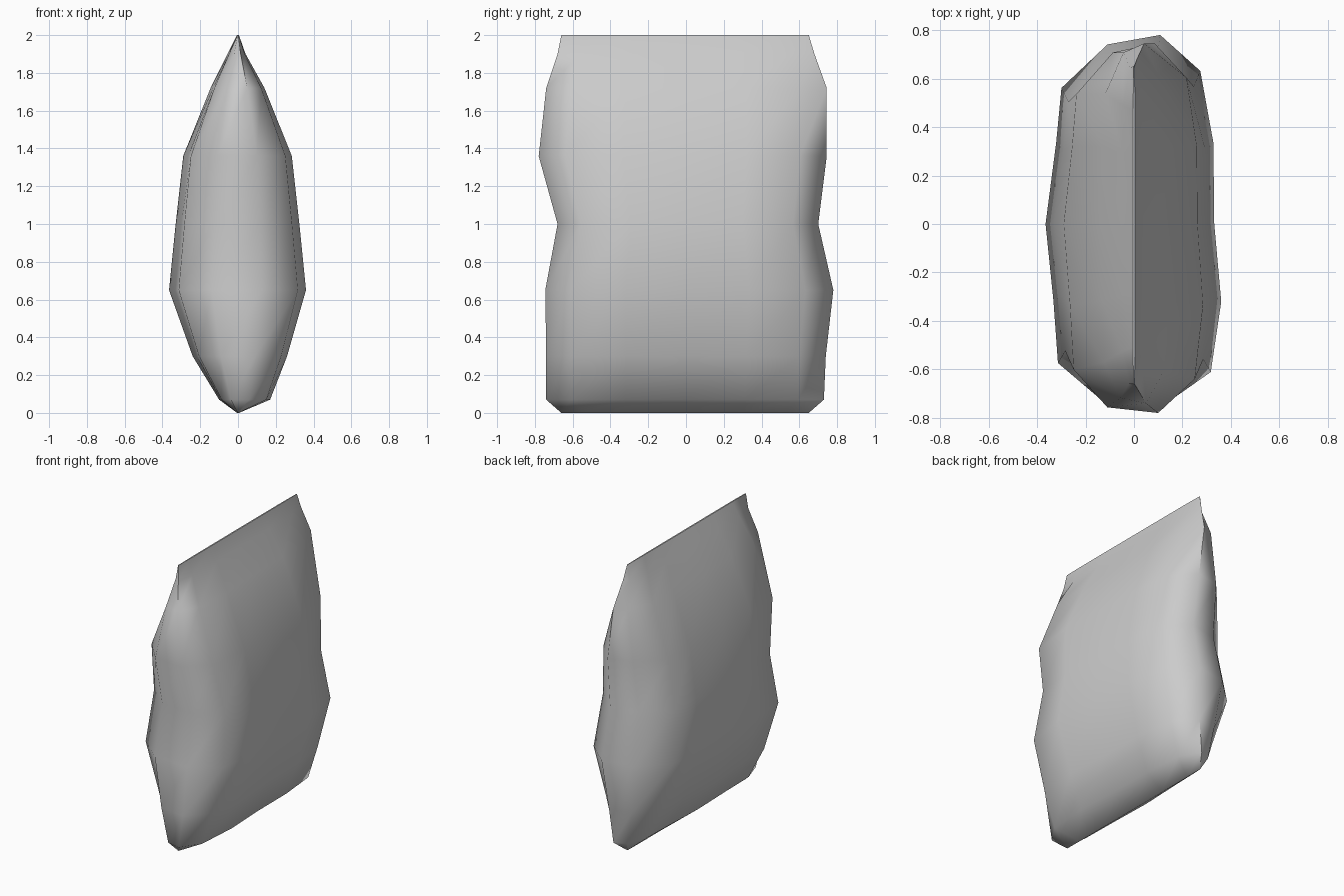
import bpy, bmesh, math

if "Cube" in bpy.data.objects:
    bpy.data.objects.remove(bpy.data.objects["Cube"])

# Plain grey cloth
grey = bpy.data.materials.new("grey_cloth")
grey.use_nodes = True
colour = (0.6, 0.6, 0.6, 1)
grey.diffuse_color = colour
grey.node_tree.nodes["Principled BSDF"].inputs["Base Color"].default_value = colour

# Height, right and left half-thickness, front and back reach of each section
SECTIONS = [
    (0.0, 0.005, 0.005, 0.66, 0.65),
    (0.07, 0.17, 0.10, 0.74, 0.73),
    (0.30, 0.26, 0.24, 0.74, 0.74),
    (0.65, 0.36, 0.365, 0.745, 0.78),
    (1.0, 0.325, 0.33, 0.68, 0.70),
    (1.36, 0.285, 0.29, 0.78, 0.745),
    (1.72, 0.14, 0.145, 0.74, 0.745),
    (1.90, 0.04, 0.055, 0.68, 0.68),
    (2.0, 0.005, 0.005, 0.66, 0.65),
]
# Outline of a section, as fractions of its thickness and its reach
OUTLINE = [
    (-0.38, -0.97), (0.35, -1), (0.88, -0.82), (1, -0.43), (0.92, 0),
    (0.91, 0.43), (0.76, 0.81), (0.3, 1), (-0.3, 0.95), (-0.82, 0.72),
    (-0.88, 0.43), (-1, 0), (-0.91, -0.43), (-0.86, -0.77),
]


def section_point(section, u, v):
    z, right, left, front, back = section
    # the two seams are straight, so their end points all reach the full length
    if z in (0.0, 2.0) and abs(v) > 0.9:
        v = math.copysign(1, v)
    return (u * (right if u > 0 else left), v * (back if v > 0 else front), z)


# Stuffed body: loft through the sections, closed at both seams
bm = bmesh.new()
rings = [[bm.verts.new(section_point(s, u, v)) for u, v in OUTLINE] for s in SECTIONS]
count = len(OUTLINE)
for low, high in zip(rings, rings[1:]):
    for i in range(count):
        j = (i + 1) % count
        bm.faces.new((low[i], low[j], high[j], high[i]))
bm.faces.new(rings[0][::-1])
bm.faces.new(rings[-1])
bmesh.ops.recalc_face_normals(bm, faces=bm.faces)

mesh = bpy.data.meshes.new("pillow")
bm.to_mesh(mesh)
bm.free()
mesh.materials.append(grey)
pillow = bpy.data.objects.new("pillow", mesh)
bpy.context.collection.objects.link(pillow)
bpy.context.view_layer.objects.active = pillow
pillow.select_set(True)
bpy.ops.object.shade_smooth_by_angle(angle=math.radians(60))
